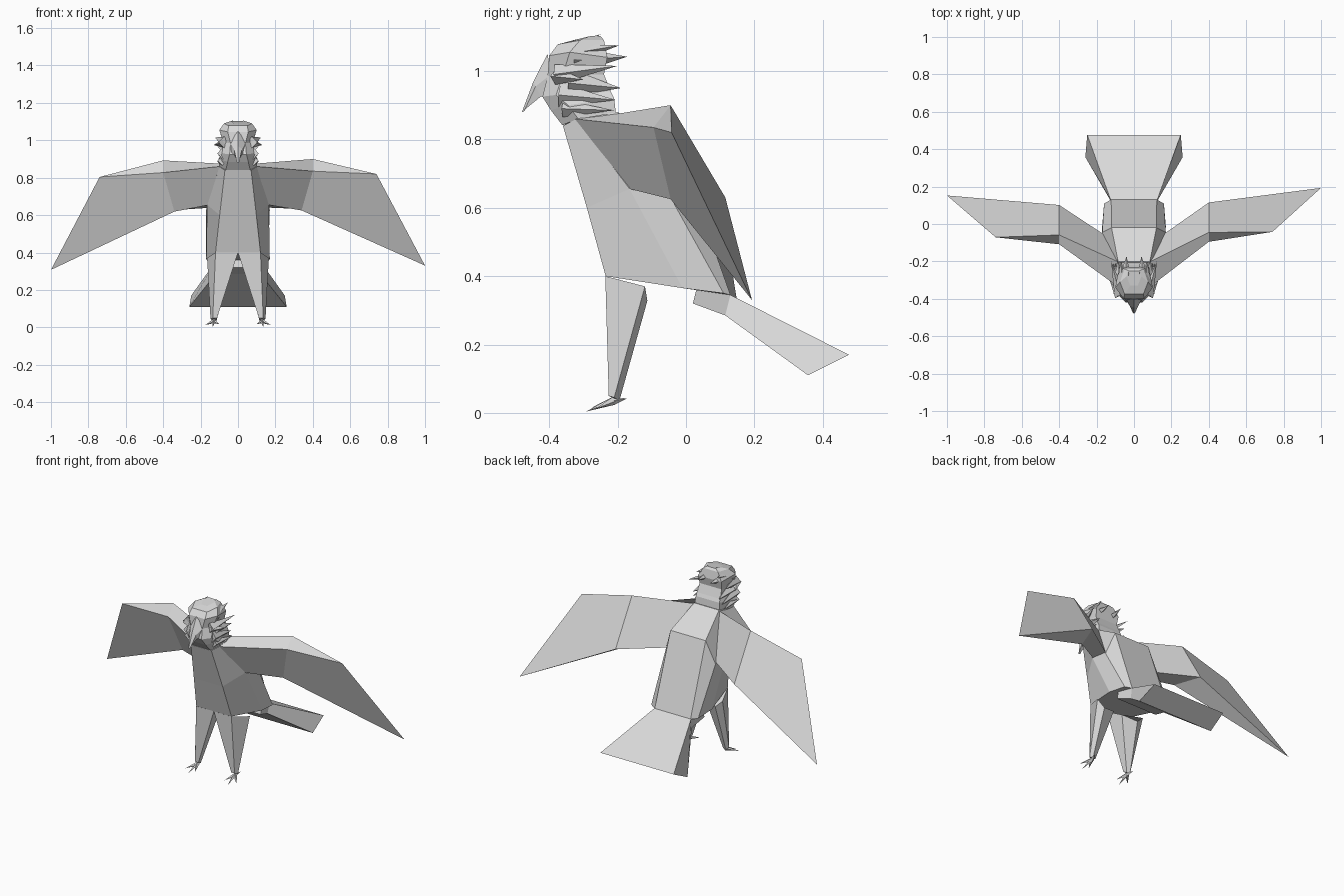
import bpy, bmesh
from mathutils import Vector

grey = bpy.data.materials.new("pale grey")
grey.diffuse_color = (0.7, 0.7, 0.7, 1)


def finish(name, bm):
    bmesh.ops.remove_doubles(bm, verts=bm.verts[:], dist=0.0005)
    bmesh.ops.recalc_face_normals(bm, faces=bm.faces[:])
    me = bpy.data.meshes.new(name)
    bm.to_mesh(me)
    bm.free()
    me.materials.append(grey)
    ob = bpy.data.objects.new(name, me)
    bpy.context.collection.objects.link(ob)
    return ob


def loft(bm, rings):
    """Skin closed rings of points and cap both ends."""
    vs = [[bm.verts.new(p) for p in r] for r in rings]
    n = len(vs[0])
    for a, b in zip(vs, vs[1:]):
        for i in range(n):
            j = (i + 1) % n
            bm.faces.new((a[i], a[j], b[j], b[i]))
    bm.faces.new(vs[0])
    bm.faces.new(vs[-1])


def whole(half):
    """Complete a half ring by mirroring it across x."""
    return half + [(-x, y, z) for x, y, z in reversed(half)]


def spike(bm, base, tip, w, h):
    """Four-sided pyramid from a base centre to a tip."""
    base, tip = Vector(base), Vector(tip)
    d = (tip - base).normalized()
    side = d.cross(Vector((0, 0, 1))).normalized()
    up = side.cross(d)
    ring = [bm.verts.new(base + o) for o in (side * w, up * h, -side * w, -up * h)]
    t = bm.verts.new(tip)
    bm.faces.new(ring)
    for i in range(4):
        bm.faces.new((ring[i], ring[(i + 1) % 4], t))


# Body: breast, flank and back panels
bm = bmesh.new()
loft(bm, [whole(h) for h in (
    [(.07, -.36, .84), (.1, -.32, .86), (.1, -.26, .87), (.085, -.2, .88)],
    [(.098, -.29, .6), (.165, -.165, .655), (.17, -.045, .63), (.12, -.02, .77)],
    [(.12, -.235, .4), (.17, -.01, .365), (.16, .11, .35), (.122, .13, .345)])])
finish("body", bm)

# Tail fan
bm = bmesh.new()
loft(bm, [
    whole([(.14, .02, .32), (.14, .03, .36)]),
    whole([(.12, .115, .285), (.125, .13, .345)]),
    whole([(.26, .357, .11), (.25, .477, .17)])])
finish("tail", bm)

# Wings: root, elbow and outer edge; the left one hangs a little lower
for s, name in ((1, "right_wing"), (-1, "left_wing")):
    rings = [
        [(.09, -.2, .875), (.1, -.325, .86), (.16, -.165, .655), (.165, -.05, .64)],
        [(.4, -.045, .9), (.4, -.095, .835), (.34, -.045, .625), (.4, .115, .63)],
        [(.74, -.042, .82), (.74, -.042, .82), (1, .193, .33), (1, .193, .33)]]
    if s < 0:
        rings = [[(-x, y - .045 * max(0, x - .1), z - .025 * max(0, x - .1))
                  for x, y, z in r] for r in rings]
    bm = bmesh.new()
    loft(bm, rings[:2])
    a, b = rings[1], rings[2]
    e, t = b[0], b[2]
    # Outer panel: upper and lower skins with triangular ends
    for f in ((a[0], a[1], e), (a[1], a[2], t, e), (a[2], a[3], t), (a[3], a[0], e, t)):
        bm.faces.new([bm.verts.new(p) for p in f])
    finish(name, bm)

# Legs and feet
for s, side in ((1, "right"), (-1, "left")):
    bm = bmesh.new()
    loft(bm, [
        [(s * .0, -.235, .4), (s * .12, -.236, .4), (s * .165, -.12, .37),
         (s * .12, -.113, .328), (s * .03, -.14, .35)],
        [(s * .112, -.226, .05), (s * .135, -.226, .05), (s * .147, -.21, .045),
         (s * .135, -.195, .035), (s * .115, -.2, .035)]])
    finish(side + "_leg", bm)
    bm = bmesh.new()
    for tip in ((.1, -.275, .016), (.135, -.292, .004), (.175, -.265, .012), (.14, -.173, .042)):
        spike(bm, (s * .128, -.212, .035), (s * tip[0], tip[1], tip[2]), .012, .012)
    finish(side + "_foot", bm)

# Head and neck
bm = bmesh.new()
loft(bm, [whole(h) for h in (
    [(.065, -.362, .842), (.1, -.315, .86), (.085, -.205, .875)],
    [(.055, -.395, .885), (.105, -.345, .9), (.08, -.21, .92)],
    [(.045, -.42, .925), (.085, -.38, .93), (.08, -.22, .94)],
    [(.04, -.405, .985), (.08, -.36, .99), (.075, -.24, .99)],
    [(.055, -.4, 1.045), (.1, -.34, 1.055), (.08, -.23, 1.04)],
    [(.05, -.375, 1.078), (.075, -.31, 1.09), (.05, -.24, 1.09)],
    [(.02, -.33, 1.09), (.04, -.28, 1.102), (.03, -.25, 1.102)])])
finish("head", bm)

# Hooked beak
bm = bmesh.new()
loft(bm, [
    [(0, -.405, 1.05), (.045, -.395, .99), (.045, -.4, .925), (-.045, -.4, .925), (-.045, -.395, .99)],
    [(0, -.447, .968), (.022, -.44, .955), (.02, -.425, .925), (-.02, -.425, .925), (-.022, -.44, .955)],
    [(0, -.48, .88), (.006, -.474, .882), (.005, -.468, .89), (-.005, -.468, .89), (-.006, -.474, .882)]])
finish("beak", bm)

# Swept-back feather tufts, as base, tip, width and height
tufts = (
    ((.03, -.36, 1.05), (.03, -.25, 1.108), .04, .025),
    ((.06, -.34, 1.05), (.07, -.195, 1.075), .035, .03),
    ((.05, -.33, 1.03), (.04, -.172, 1.042), .045, .04),
    ((.075, -.38, .99), (.122, -.2, 1.015), .03, .03),
    ((.07, -.34, .965), (.09, -.19, .95), .04, .04),
    ((.075, -.38, .985), (.13, -.3, .975), .03, .025),
    ((.08, -.37, .93), (.1, -.205, .915), .03, .035),
    ((.085, -.36, .89), (.11, -.21, .885), .025, .025))
bm = bmesh.new()
for s in (1, -1):
    for b, t, w, h in tufts:
        spike(bm, (s * b[0], b[1], b[2]), (s * t[0], t[1], t[2]), w, h)
finish("head_feathers", bm)
